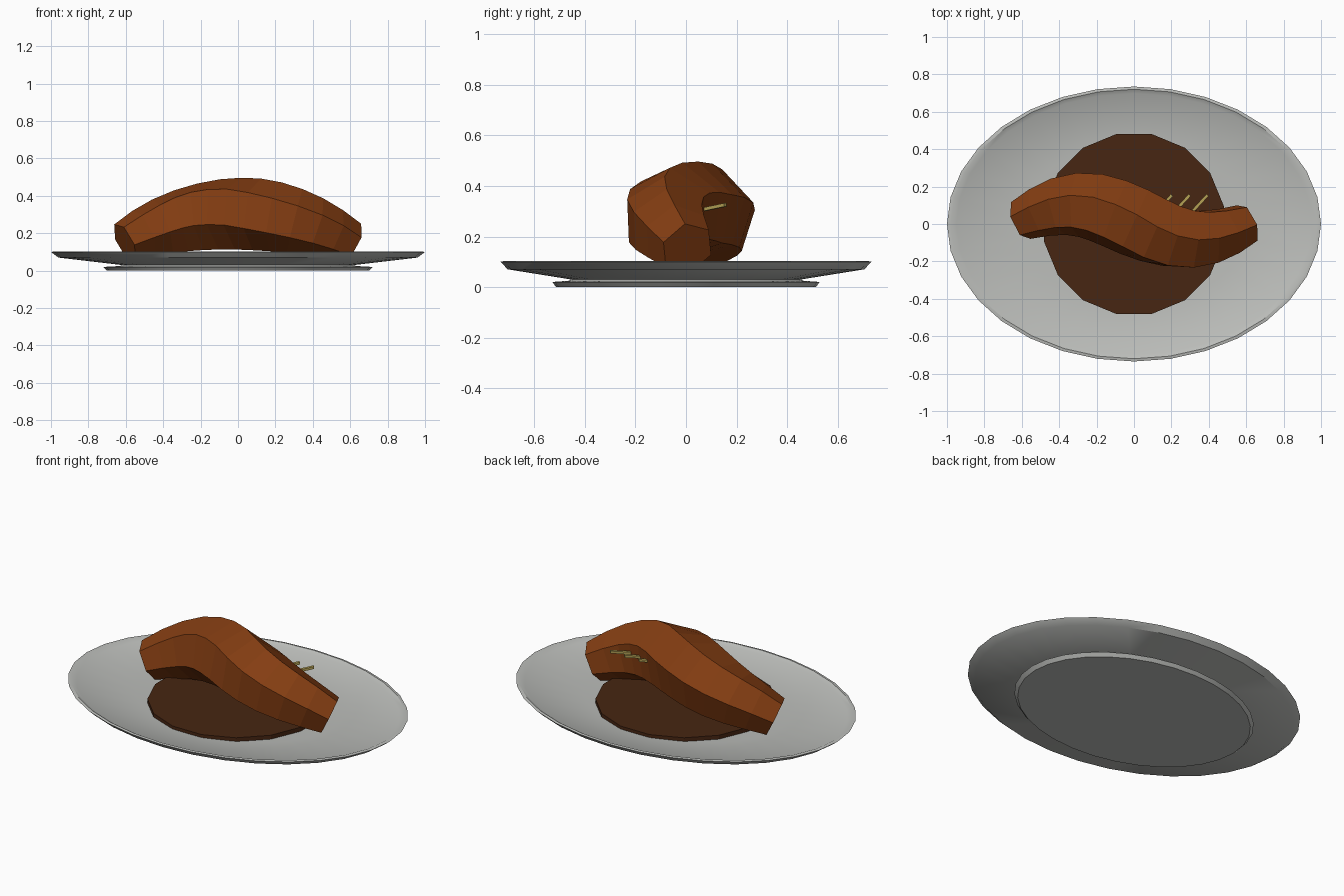
import bpy, bmesh, math
from mathutils import Vector

if "Cube" in bpy.data.objects:
    bpy.data.objects.remove(bpy.data.objects["Cube"])


def material(name, rgb):
    m = bpy.data.materials.new(name)
    m.diffuse_color = (*rgb, 1)
    m.use_nodes = True
    m.node_tree.nodes["Principled BSDF"].inputs["Base Color"].default_value = m.diffuse_color
    return m


def make(name, bm, mat):
    bmesh.ops.recalc_face_normals(bm, faces=bm.faces)
    me = bpy.data.meshes.new(name)
    bm.to_mesh(me)
    bm.free()
    me.materials.append(mat)
    ob = bpy.data.objects.new(name, me)
    bpy.context.collection.objects.link(ob)
    return ob


def loft(bm, rings):
    """Skin a list of closed rings and cap both ends."""
    loops = [[bm.verts.new(p) for p in ring] for ring in rings]
    for a, b in zip(loops, loops[1:]):
        n = len(a)
        for i in range(n):
            bm.faces.new((a[i], a[(i + 1) % n], b[(i + 1) % n], b[i]))
    bm.faces.new(loops[0])
    bm.faces.new(loops[-1])


def ellipse(rx, ry, z, n, offset=0.0):
    return [(rx * math.cos(math.tau * (i + offset) / n),
             ry * math.sin(math.tau * (i + offset) / n), z) for i in range(n)]


ceramic = material("pale grey ceramic", (0.50, 0.51, 0.49))
sauce_brown = material("dark sauce", (0.063, 0.019, 0.006))
meat_brown = material("roast brown", (0.23, 0.047, 0.006))
straw = material("straw yellow", (0.50, 0.39, 0.10))

# Oval plate: foot, flared underside, rim and shallow bowl
profile = [(0.70, 0.0), (0.72, 0.02), (0.63, 0.025), (0.62, 0.03), (0.96, 0.07),
           (1.0, 0.10), (0.98, 0.103), (0.95, 0.09), (0.60, 0.062), (0.10, 0.055)]
bm = bmesh.new()
loft(bm, [ellipse(r, r * 0.735, z, 32) for r, z in profile])
plate = make("plate", bm, ceramic)
bpy.context.view_layer.objects.active = plate
plate.select_set(True)
bpy.ops.object.shade_smooth_by_angle(angle=math.radians(35))
plate.select_set(False)

# Sauce puddle
bm = bmesh.new()
loft(bm, [ellipse(0.49, 0.49, z, 16, 0.5) for z in (0.055, 0.085)])
make("sauce", bm, sauce_brown)


# Curved six-sided roast, swept along an arched S path
def path(x):
    return Vector((x, 0.012 - 0.09 * math.sin(math.pi * x / 0.62),
                   0.305 - 0.155 * (x / 0.61) ** 2))


rings = []
steps = 12
for k in range(steps + 1):
    t = 2 * k / steps - 1
    x = 0.605 * t
    tangent = (path(x + 0.01) - path(x - 0.01)).normalized()
    side = Vector((0, 0, 1)).cross(tangent).normalized()
    up = tangent.cross(side)
    radius = 0.112 + 0.084 * (1 - t * t)
    roll = math.radians(12 - (28 if t > 0 else 10) * t)
    rings.append([path(x) + radius * (up * math.cos(roll + i * math.pi / 3)
                                      + side * math.sin(roll + i * math.pi / 3))
                  for i in range(6)])
bm = bmesh.new()
loft(bm, rings)
make("roast", bm, meat_brown)

# Three thin sprigs poking out of the back
for k in range(3):
    start = Vector((0.125 + 0.095 * k, 0.07, 0.307))
    d = Vector((0.078, 0.085, 0.018))
    w = Vector((d.y, -d.x, 0)).normalized() * 0.008
    h = Vector((0, 0, 0.007))
    section = [w + h, h - w, -w - h, w - h]
    bm = bmesh.new()
    loft(bm, [[start + s for s in section], [start + d + s for s in section]])
    make(f"sprig_{k + 1}", bm, straw)
